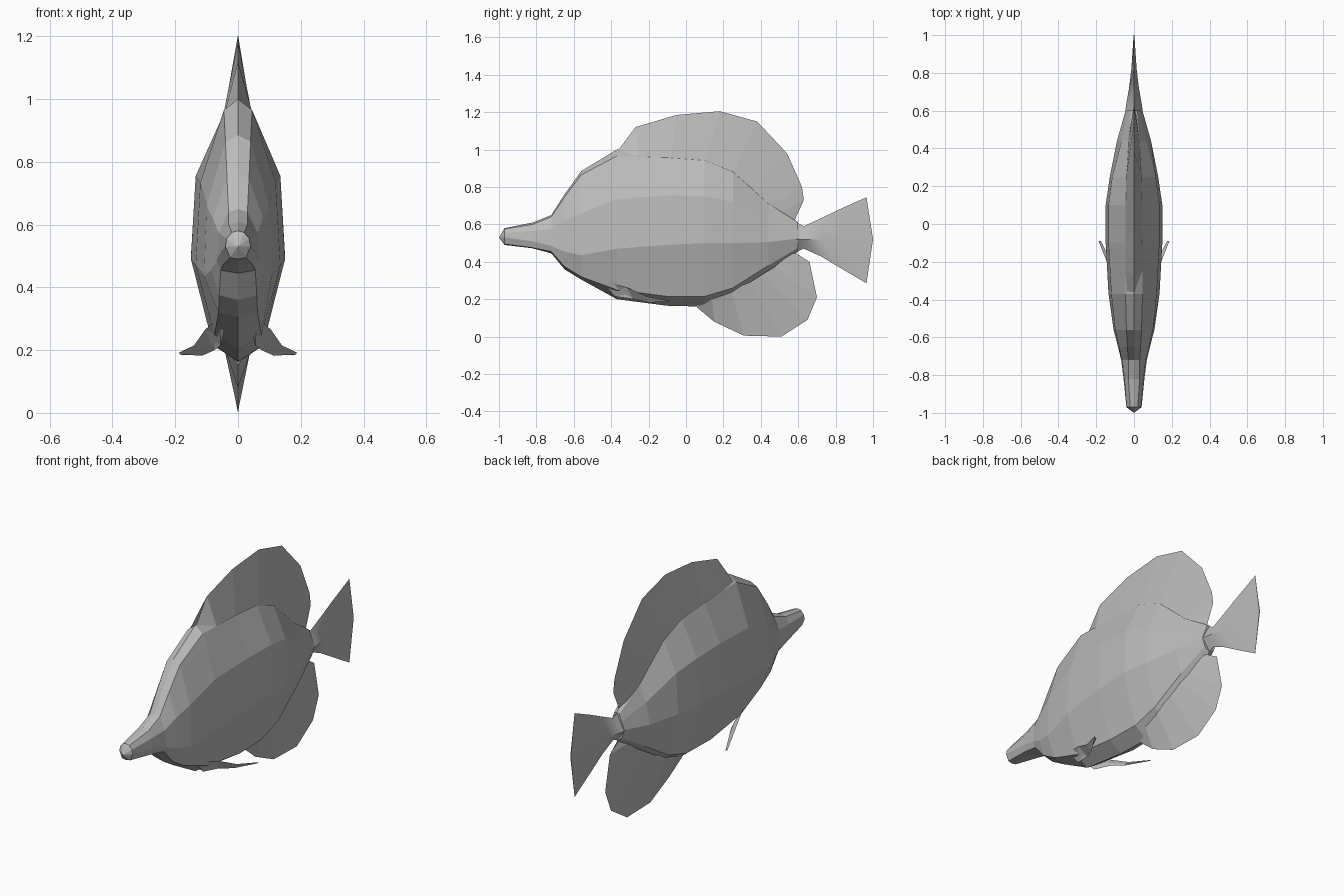
import bpy, bmesh, math

grey = bpy.data.materials.new("grey")
grey.diffuse_color = (0.5, 0.5, 0.5, 1)


def make(name, verts, faces, smooth=None):
    me = bpy.data.meshes.new(name)
    me.from_pydata(verts, [], faces)
    bm = bmesh.new()
    bm.from_mesh(me)
    bmesh.ops.remove_doubles(bm, verts=bm.verts, dist=0.0005)
    bmesh.ops.recalc_face_normals(bm, faces=bm.faces)
    bm.to_mesh(me)
    bm.free()
    me.materials.append(grey)
    ob = bpy.data.objects.new(name, me)
    bpy.context.collection.objects.link(ob)
    if smooth:
        bpy.ops.object.select_all(action='DESELECT')
        bpy.context.view_layer.objects.active = ob
        ob.select_set(True)
        bpy.ops.object.shade_smooth_by_angle(angle=math.radians(smooth))
    return ob


def loft(name, rings, tip=None, smooth=None):
    """Skin closed rings of equal length; close the front with a tip point."""
    n = len(rings[0])
    verts = [p for r in rings for p in r]
    faces = [(i * n + j, i * n + (j + 1) % n, (i + 1) * n + (j + 1) % n, (i + 1) * n + j)
             for i in range(len(rings) - 1) for j in range(n)]
    last = (len(rings) - 1) * n
    faces.append(tuple(range(last, last + n)))
    if tip:
        verts.append(tip)
        faces += [(j, (j + 1) % n, len(verts) - 1) for j in range(n)]
    else:
        faces.append(tuple(range(n)))
    return make(name, verts, faces, smooth)


def wedge_fin(name, edge, base):
    """Fin that is thick at the base (y, z, half width) and sharp at the edge (y, z)."""
    rings = [[(0, *e), (w, y, z), (-w, y, z)] for e, (y, z, w) in zip(edge, base)]
    return loft(name, rings)


# Body sections: y, top z, ridge x z, flank x z, middle x z, belly x z, bottom z
sections = [
    (-.97, .58, .02, .575, .036, .555, .04, .53, .025, .495, .49),
    (-.82, .61, .03, .60, .05, .565, .055, .51, .045, .475, .472),
    (-.72, .65, .03, .64, .062, .575, .068, .485, .055, .455, .445),
    (-.65, .76, .035, .745, .08, .62, .085, .455, .06, .375, .36),
    (-.56, .885, .04, .865, .10, .66, .108, .435, .062, .32, .305),
    (-.37, 1.0, .045, .965, .12, .735, .135, .47, .075, .25, .20),
    (-.10, 1.0, .045, .955, .135, .755, .15, .49, .08, .215, .165),
    (.10, .97, .045, .94, .135, .75, .15, .50, .075, .215, .16),
    (.25, .92, .042, .88, .115, .72, .128, .50, .07, .26, .20),
    (.44, .74, .03, .71, .065, .62, .09, .505, .055, .38, .33),
    (.60, .61, .015, .605, .03, .565, .045, .525, .03, .475, .455),
]
rings = []
for y, top, *pairs, bottom in sections:
    side = list(zip(pairs[::2], pairs[1::2]))
    rings.append([(0, y, top)] + [(x, y, z) for x, z in side] + [(0, y, bottom)]
                 + [(-x, y, z) for x, z in reversed(side)])
loft("body", rings, tip=(0, -1.0, .53))

# Dorsal fin
wedge_fin("dorsal_fin",
          [(-.36, 1.0), (-.27, 1.12), (-.05, 1.185), (.18, 1.205), (.38, 1.15),
           (.54, .98), (.62, .80), (.63, .73), (.58, .62)],
          [(-.36, .965, .04), (-.25, .96, .045), (-.08, .95, .045), (.10, .935, .045),
           (.25, .87, .042), (.35, .77, .035), (.44, .70, .03), (.50, .66, .022),
           (.56, .61, .015)])

# Anal fin
wedge_fin("anal_fin",
          [(.06, .155), (.15, .08), (.31, .005), (.51, .0), (.65, .09), (.70, .21),
           (.66, .40), (.58, .45)],
          [(.06, .20, .04), (.14, .21, .045), (.24, .25, .05), (.34, .29, .045),
           (.42, .34, .04), (.47, .37, .03), (.53, .42, .02), (.56, .45, .015)])

# Tail fin: diamond sections y, top z, half width, bottom z
tail = [(.58, .615, .048, .45), (.63, .59, .042, .47), (.72, .632, .026, .43),
        (.82, .68, .014, .37), (.965, .745, .002, .285)]
rings = [[(0, y, t), (w, y + .035 * (y > .9), .52), (0, y, b), (-w, y + .035 * (y > .9), .52)]
         for y, t, w, b in tail]
loft("tail_fin", rings, smooth=25)

# Belly fins, mirrored
upper = [(.06, -.46, .305), (.105, -.32, .265), (.14, -.21, .215), (.188, -.09, .192)]
lower = [(.055, -.38, .215), (.075, -.28, .20), (.115, -.20, .182), (.186, -.092, .187)]
for side, s in (("right", 1), ("left", -1)):
    rings = [[(s * a[0], a[1], a[2]), (s * b[0], b[1], b[2]),
              (s * ((a[0] + b[0]) / 2 - .012), (a[1] + b[1]) / 2, (a[2] + b[2]) / 2 - .006)]
             for a, b in zip(upper, lower)]
    loft(side + "_belly_fin", rings)
